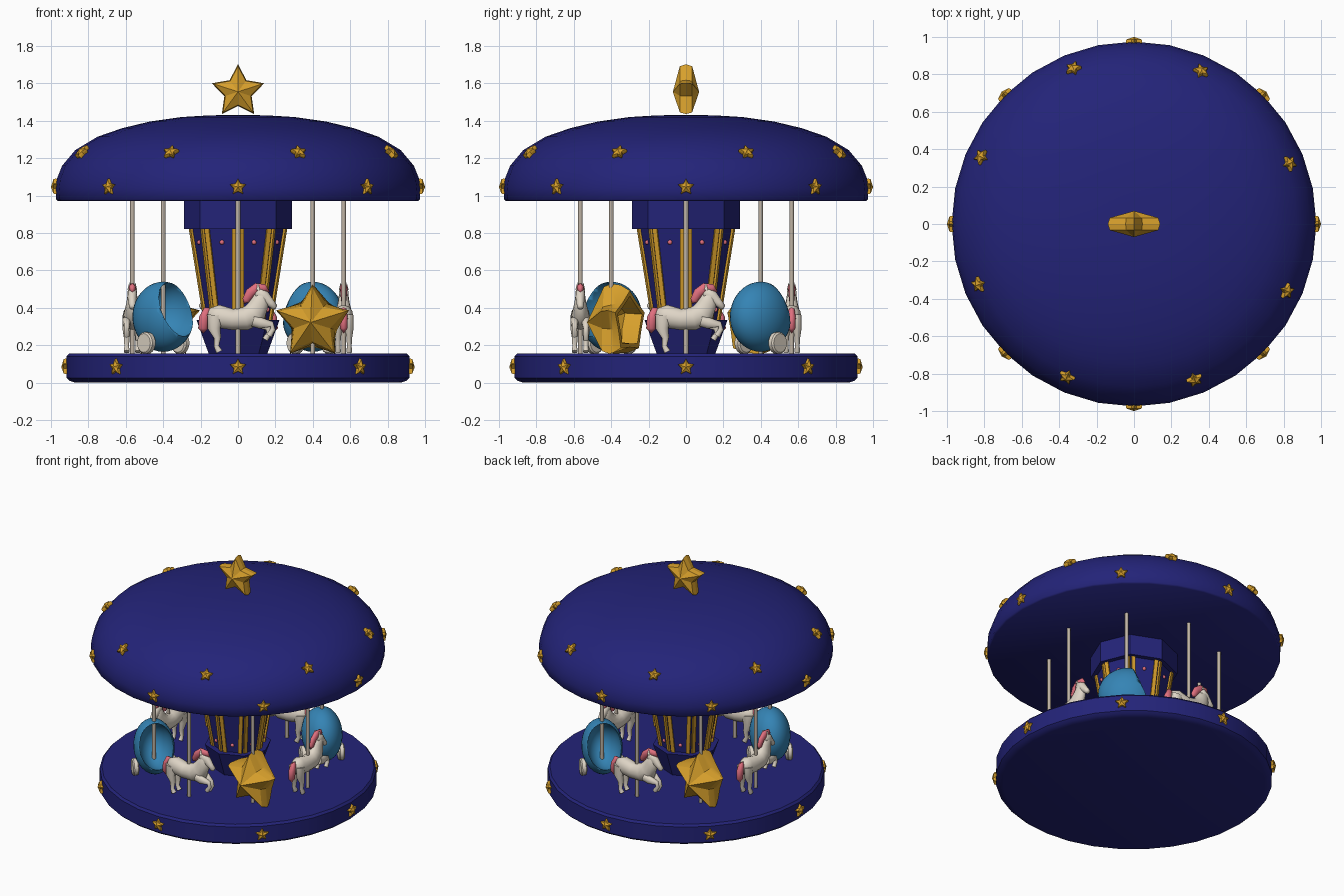
import bpy, bmesh
from math import sin, cos, pi, radians
from mathutils import Matrix, Vector

if "Cube" in bpy.data.objects:
    bpy.data.objects.remove(bpy.data.objects["Cube"])


def mat(name, r, g, b):
    m = bpy.data.materials.new(name)
    m.diffuse_color = (r, g, b, 1)
    m.use_nodes = True
    m.node_tree.nodes["Principled BSDF"].inputs["Base Color"].default_value = m.diffuse_color
    return m


NAVY = mat("navy", 0.017, 0.017, 0.19)
GOLD = mat("gold", 0.68, 0.35, 0.025)
CREAM = mat("cream", 0.74, 0.67, 0.57)
PINK = mat("pink", 0.75, 0.16, 0.21)
BLUE = mat("sky blue", 0.035, 0.23, 0.46)
POLE = mat("pole beige", 0.52, 0.45, 0.37)


def finish(bm, name, m, smooth):
    bmesh.ops.remove_doubles(bm, verts=bm.verts, dist=1e-5)
    bmesh.ops.recalc_face_normals(bm, faces=bm.faces)
    me = bpy.data.meshes.new(name)
    bm.to_mesh(me)
    bm.free()
    me.materials.append(m)
    if smooth:
        me.shade_smooth()
        me.set_sharp_from_angle(angle=radians(smooth))
    return me


def loft(name, rings, m, smooth=0):
    """Skin a list of point rings; rings collapsed to a point form tips."""
    bm = bmesh.new()
    vs = [[bm.verts.new(p) for p in ring] for ring in rings]
    n = len(vs[0])
    for a, b in zip(vs, vs[1:]):
        for i in range(n):
            bm.faces.new((a[i], a[(i + 1) % n], b[(i + 1) % n], b[i]))
    for ring in (vs[0], vs[-1]):
        if (ring[0].co - ring[n // 2].co).length > 1e-4:
            bm.faces.new(ring)
    return finish(bm, name, m, smooth)


def lathe(name, prof, n, m, smooth=0):
    return loft(name, [[(r * cos(2 * pi * i / n), r * sin(2 * pi * i / n), z)
                        for i in range(n)] for r, z in prof], m, smooth)


def tube(name, path, m, y=0, n=12):
    """Tube in the xz plane; path items are (x, z, in-plane radius, sideways radius)."""
    rings = []
    for i, (x, z, rv, rl) in enumerate(path):
        a, b = path[max(i - 1, 0)], path[min(i + 1, len(path) - 1)]
        t = Vector((b[0] - a[0], b[1] - a[1])).normalized()
        rings.append([(x - t.y * rv * cos(k * 2 * pi / n), y + rl * sin(k * 2 * pi / n),
                       z + t.x * rv * cos(k * 2 * pi / n)) for k in range(n)])
    return loft(name, rings, m, 60)


def star_ring(R, depth, inner=0.52, slant=0):
    pts = []
    for i in range(10):
        r = R * (inner if i % 2 else 1)
        x = r * sin(i * pi / 5)
        pts.append((x, depth - slant * x, r * cos(i * pi / 5)))
    return pts


def star(name, R, edge, apex):
    return loft(name, [star_ring(0, -apex), star_ring(R * .93, -edge), star_ring(R, 0),
                       star_ring(R * .93, edge), star_ring(0, apex)], GOLD)


def put(name, me, M=Matrix()):
    o = bpy.data.objects.new(name, me)
    bpy.context.collection.objects.link(o)
    o.matrix_world = M
    return o


def T(x, y, z):
    return Matrix.Translation((x, y, z))


def Rz(deg):
    return Matrix.Rotation(radians(deg), 4, 'Z')


# platform and canopy
put("platform", lathe("platform", [(0, 0), (.87, 0), (.9, .01), (.917, .025), (.917, .14),
                                   (.903, .155), (0, .155)], 32, NAVY, 40))
put("canopy", lathe("canopy", [(0, .97), (.962, .97), (.972, .98), (.975, 1.04), (.968, 1.09),
                               (.94, 1.16), (.87, 1.243), (.75, 1.315), (.62, 1.36),
                               (.47, 1.396), (.3, 1.42), (.15, 1.429), (0, 1.431)], 32, NAVY, 50))

# eight-sided centre column with foot and head
put("column", lathe("column", [(0, .3), (.17, .3), (.255, .83), (0, .83)], 8, NAVY))
put("column_foot", lathe("column_foot", [(0, .15), (.155, .15), (.222, .335), (0, .335)], 8, NAVY))
put("column_head", lathe("column_head", [(0, .82), (.288, .82), (.288, .972), (0, .972)], 8, NAVY))


# gold strips beside each column edge, pink studs on each panel
def strip(side):
    rings = []
    for z in (.335, .82):
        R = .17 + (z - .3) * .085 / .53
        ap, half = R * cos(pi / 8), R * sin(pi / 8)
        t0, t1 = side * (half - .004), side * (half - .03)
        rings.append([(t0, -ap + .01, z), (t1, -ap + .01, z),
                      (t1, -ap - .012, z), (t0, -ap - .012, z)])
    return loft("gold_strip", rings, GOLD)


bm = bmesh.new()
bmesh.ops.create_icosphere(bm, subdivisions=2, radius=.013)
stud = finish(bm, "stud", PINK, 60)
strips = [strip(1), strip(-1)]
for k in range(8):
    M = Rz(22.5 + 45 * k)
    for s in strips:
        put("gold_strip", s, M)
    for z in (.75, .39):
        put("stud", stud, M @ T(0, -(.17 + (z - .3) * .16) * cos(pi / 8), z))

# star ornaments
put("top_star", star("top_star", .147, .033, .07), T(0, 0, 1.555))
small = star("small_star", .046, .012, .025)
for k in range(8):
    put("platform_star", small, Rz(45 * k) @ T(0, -.92, .083))
    put("rim_star", small, Rz(45 * k) @ T(0, -.975, 1.045))
    put("roof_star", small, Rz(45 * k + 21.3) @ T(0, -.893, 1.232)
        @ Matrix.Rotation(radians(-45), 4, 'X'))

# horse parts, facing +x
horse = [
    tube("horse_body", [(-.168, .36, 0, 0), (-.155, .36, .038, .032), (-.11, .355, .062, .052),
                        (-.03, .338, .056, .052), (.04, .342, .062, .052), (.09, .37, .064, .045),
                        (.115, .425, .05, .032), (.125, .465, .038, .026), (.13, .495, 0, 0)], CREAM),
    tube("horse_head", [(.09, .49, 0, 0), (.105, .483, .032, .026), (.14, .46, .033, .026),
                        (.175, .425, .022, .02), (.197, .402, .017, .017), (.203, .396, 0, 0)], CREAM),
    tube("mane", [(.03, .42, 0, 0), (.042, .44, .02, .014), (.065, .48, .026, .018),
                  (.1, .507, .026, .02), (.14, .505, .022, .018), (.17, .485, 0, 0)], PINK),
    tube("tail", [(-.145, .4, 0, 0), (-.165, .39, .02, .016), (-.182, .345, .027, .022),
                  (-.187, .29, .026, .02), (-.185, .262, 0, 0)], PINK)]
for y in (-.03, .03):
    d = -.02 if y > 0 else 0
    horse += [
        tube("front_leg", [(.08, .33, .03, .024), (.12, .318, .03, .022), (.18 + d, .312 + d, .016, .015),
                           (.187 + d, .285 + d, .014, .014), (.165 + d, .25 + d, .016, .015)], CREAM, y, 10),
        tube("back_leg", [(-.12, .36, .045, .024), (-.128, .29, .034, .024), (-.11, .24, .019, .016),
                          (-.115, .195, .014, .013), (-.1, .165, .018, .016)], CREAM, y, 10),
        tube("ear", [(.108, .495, .012, .01), (.106, .535, 0, 0)], CREAM, y * .55, 8)]

# hollow star carriage: puffed face at -y, slanted opening behind
star_car = loft("star_carriage", [
    star_ring(0, -.13), star_ring(.19, -.04, .54), star_ring(.207, 0, .55),
    star_ring(.2, .05, .62, .25), star_ring(.17, .1, .78, .4), star_ring(.14, .1, .8, .4),
    star_ring(.16, .03, .65, .2), star_ring(0, -.07)], GOLD, 30)


# crescent carriage: shell hollowed by an offset cutter, opening to +x
def ball(name, c, r):
    bm = bmesh.new()
    bmesh.ops.create_uvsphere(bm, u_segments=32, v_segments=20, radius=1,
                              matrix=T(*c) @ Matrix.Diagonal((*r, 1)))
    return finish(bm, name, BLUE, 40)


crescent = ball("crescent_carriage", (0, 0, .352), (.19, .135, .187))
hollow = ball("hollow", (.1, 0, .392), (.178, .113, .152))
wheel = lathe("wheel", [(0, -.02), (.05, -.02), (.058, -.012), (.058, .012), (.05, .02), (0, .02)],
              20, CREAM, 40)
pole = lathe("pole", [(.0125, .15), (.0125, .975)], 12, POLE, 60)

# riders around the platform, travelling counter-clockwise
for k in range(8):
    M = Rz(45 * k) @ T(0, -.565, 0)
    put("pole", pole, M)
    if k % 2 == 0:
        for part in horse:
            put(part.name.split(".")[0], part, M)
    elif k in (1, 5):
        put("star_carriage", star_car, M @ T(0, 0, .322) @ Rz(-50))
    else:
        shell = put("crescent_carriage", crescent, M)
        cut = put("crescent_cutter", hollow, M)
        cut.hide_render = True
        cut.hide_viewport = False
        cut.display_type = 'WIRE'
        b = shell.modifiers.new("hollow", 'BOOLEAN')
        b.operation, b.object, b.solver = 'DIFFERENCE', cut, 'EXACT'
        for s in (-1, 1):
            put("wheel", wheel, M @ T(0, s * .128, .212) @ Matrix.Rotation(pi / 2, 4, 'X'))
